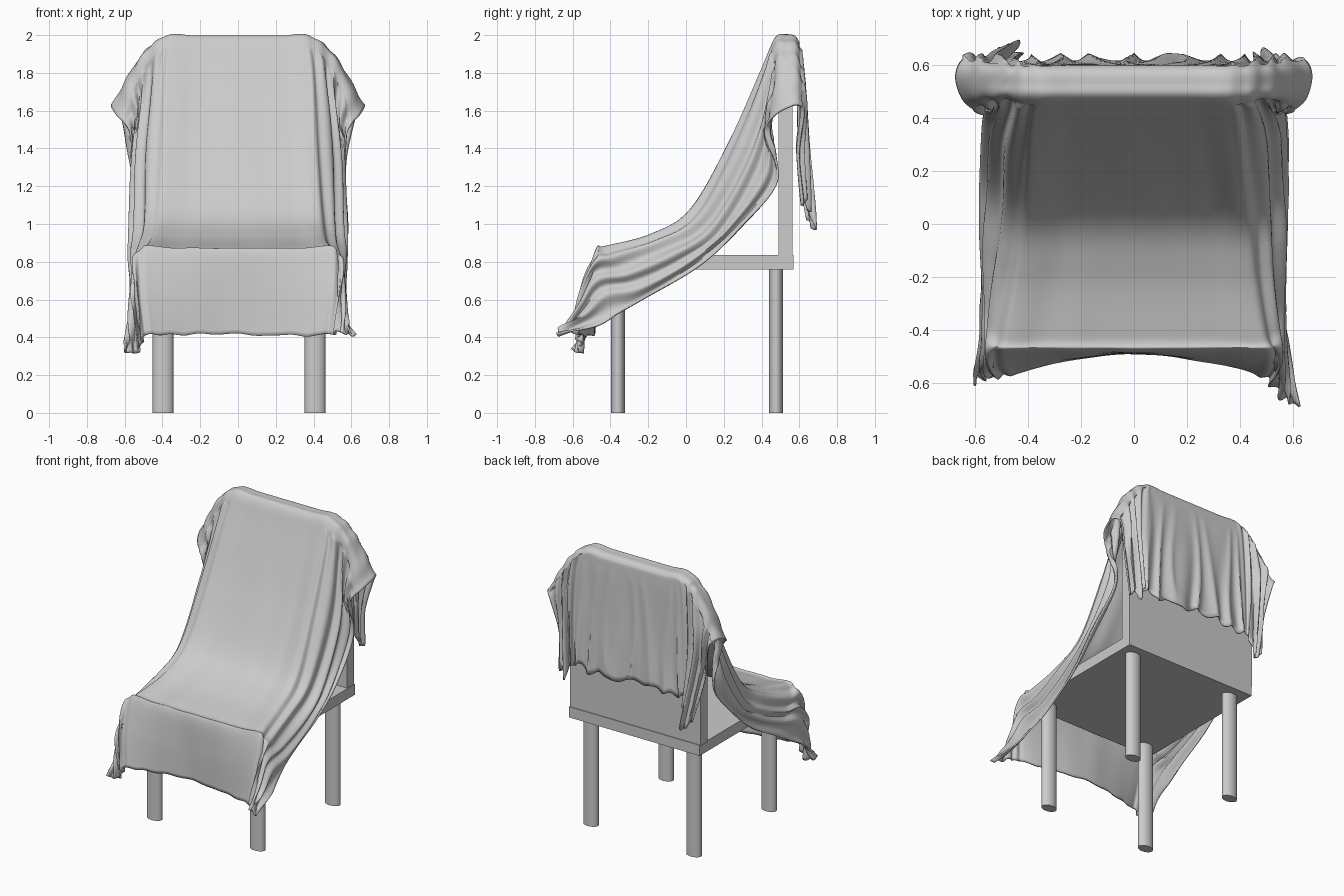
import bpy, math
from mathutils import Vector, noise

if "Cube" in bpy.data.objects:
    bpy.data.objects.remove(bpy.data.objects["Cube"])


def smooth(obj, angle=35):
    bpy.ops.object.select_all(action='DESELECT')
    obj.select_set(True)
    bpy.context.view_layer.objects.active = obj
    bpy.ops.object.shade_smooth_by_angle(angle=math.radians(angle))


def new_object(name, verts, faces):
    mesh = bpy.data.meshes.new(name)
    mesh.from_pydata(verts, [], faces)
    mesh.update()
    obj = bpy.data.objects.new(name, mesh)
    bpy.context.collection.objects.link(obj)
    return obj


# Seat slab
bpy.ops.mesh.primitive_cube_add(size=1, location=(0.005, 0.06, 0.7975))
seat = bpy.context.object
seat.name = "seat"
seat.scale = (1.02, 1.02, 0.075)

# Legs, slightly oval in section
for row, y in (("front", -0.36), ("rear", 0.477)):
    for side, x in (("left", -0.397), ("right", 0.408)):
        bpy.ops.mesh.primitive_cylinder_add(vertices=32, radius=1, depth=0.77,
                                            location=(x, y, 0.385))
        leg = bpy.context.object
        leg.name = f"{row}_{side}_leg"
        leg.scale = (0.055, 0.037, 1)
        smooth(leg)

# Backrest board with rounded top corners
half, top, rad = 0.51, 1.965, 0.2
outline = [(-half, 0.83), (half, 0.83)]
for cx, start in ((half - rad, 0), (rad - half, 90)):
    for j in range(9):
        a = math.radians(start + j * 11.25)
        outline.append((cx + rad * math.cos(a), top - rad + rad * math.sin(a)))
n = len(outline)
verts = [(x, y, z) for y in (0.49, 0.565) for x, z in outline]
faces = [tuple(range(n)), tuple(reversed(range(n, 2 * n)))]
faces += [(j, j + n, (j + 1) % n + n, (j + 1) % n) for j in range(n)]
smooth(new_object("backrest", verts, faces))

# Cloth stations from back hem to front hem:
# centre y z, shoulder half width, mid-side xyz, free edge xyz
STATIONS = [
    (.615, 1.17, .42, .49, .64, 1.10, .55, .62, 1.12),
    (.605, 1.55, .42, .51, .63, 1.48, .57, .60, 1.36),
    (.600, 1.90, .40, .52, .62, 1.73, .62, .63, 1.58),
    (.585, 1.982, .38, .51, .59, 1.88, .66, .60, 1.63),
    (.530, 1.996, .38, .52, .53, 1.88, .67, .54, 1.62),
    (.472, 1.978, .38, .52, .48, 1.85, .64, .46, 1.57),
    (.405, 1.82, .40, .50, .45, 1.70, .57, .42, 1.48),
    (.230, 1.42, .42, .54, .34, 1.31, .56, .48, 1.23),
    (.030, 1.07, .44, .55, .15, .98, .57, .28, .98),
    (-.180, .937, .46, .56, -.07, .84, .56, .07, .785),
    (-.420, .872, .50, .55, -.31, .74, .56, -.20, .62),
    (-.475, .855, .52, .55, -.47, .71, .57, -.36, .53),
    (-.490, .650, .51, .555, -.56, .58, .58, -.48, .46),
    (-.490, .415, .48, .55, -.60, .42, .62, -.64, .42),
]
# Uneven corners: (station, side) -> shift of mid-side and edge
TIPS = {(0, -1): (.05, .03, -.09), (13, 1): (.0, -.05, .01), (13, -1): (.02, .04, -.09)}
# The front flap swings forward towards its corners
SWING = {12: -.05, 13: -.085}


def station_points(i):
    cy, cz, w, *side = STATIONS[i]
    sides, swing = [], SWING.get(i, 0)
    for s in (-1, 1):
        shift = Vector(TIPS.get((i, s), (0, 0, 0)))
        pts = [Vector((s * w * .6, cy + swing * .4, cz)), Vector((s * w, cy + swing, cz))]
        for k in (0, 3):
            x, y, z = side[k:k + 3]
            pts.append(Vector((s * x, y, z)) + shift)
        sides.append(pts)
    return sides[0][::-1] + [Vector((0, cy, cz))] + sides[1]


def spline(pts, t):
    """Catmull-Rom curve through the points, t counted in spans."""
    i = min(int(t), len(pts) - 2)
    f = t - i
    b, c = pts[i], pts[i + 1]
    a = pts[i - 1] if i else b * 2 - c
    d = pts[i + 2] if i + 2 < len(pts) else c * 2 - b
    return 0.5 * (2 * b + (c - a) * f + (2 * a - 5 * b + 4 * c - d) * f * f
                  + (3 * b - a - 3 * c + d) * f ** 3)


def clamp(v):
    return max(0.0, min(1.0, v))


# Draped cloth grid
NU, NV = 18, 11
columns = list(zip(*[station_points(i) for i in range(len(STATIONS))]))
cols, rows = 8 * NU + 1, 13 * NV + 1
verts = []
for r in range(rows):
    section = [spline(c, r / NV) for c in columns]
    verts += [spline(section, k / NU) for k in range(cols)]
faces = [(a, a + cols, a + cols + 1, a + 1)
         for r in range(rows - 1) for a in range(r * cols, r * cols + cols - 1)]
cloth = new_object("draped_cloth", verts, faces)

# Pleats on the sides and the back flap, faint waves elsewhere
normals = [v.normal.copy() for v in cloth.data.vertices]
for idx, vert in enumerate(cloth.data.vertices):
    v, u = (idx // cols) / NV, (idx % cols) / NU - 4
    s = abs(u)
    side = clamp((s - 1.75) / .6)
    back = clamp(1 - v / 2.1)
    wob = noise.noise(Vector((u * 1.3, v * .45, 3.1)))
    fold = math.sin(s * 11 + 2.5 * wob + (1 if u < 0 else 0))
    pleat = abs(math.sin(u * 5 + 3 * wob))
    calm = 0.2 if 2.5 < v < 5.5 else 1
    amount = .016 * side * fold * calm + .03 * back * (1 - pleat) * (1 - .5 * side)
    if v > 5.5:
        amount += .004 * noise.noise(Vector((u * 2, v * .5, 7))) * clamp(v - 5.5)
    vert.co += normals[idx] * amount
    hem = clamp(1 - v) * .07 + clamp(v - 12) * .02
    vert.co.z += hem * noise.noise(Vector((u * 2.2, 1.7, 9)))
cloth.data.update()
smooth(cloth, 60)
thick = cloth.modifiers.new("thickness", 'SOLIDIFY')
thick.thickness = 0.01
thick.offset = -1
